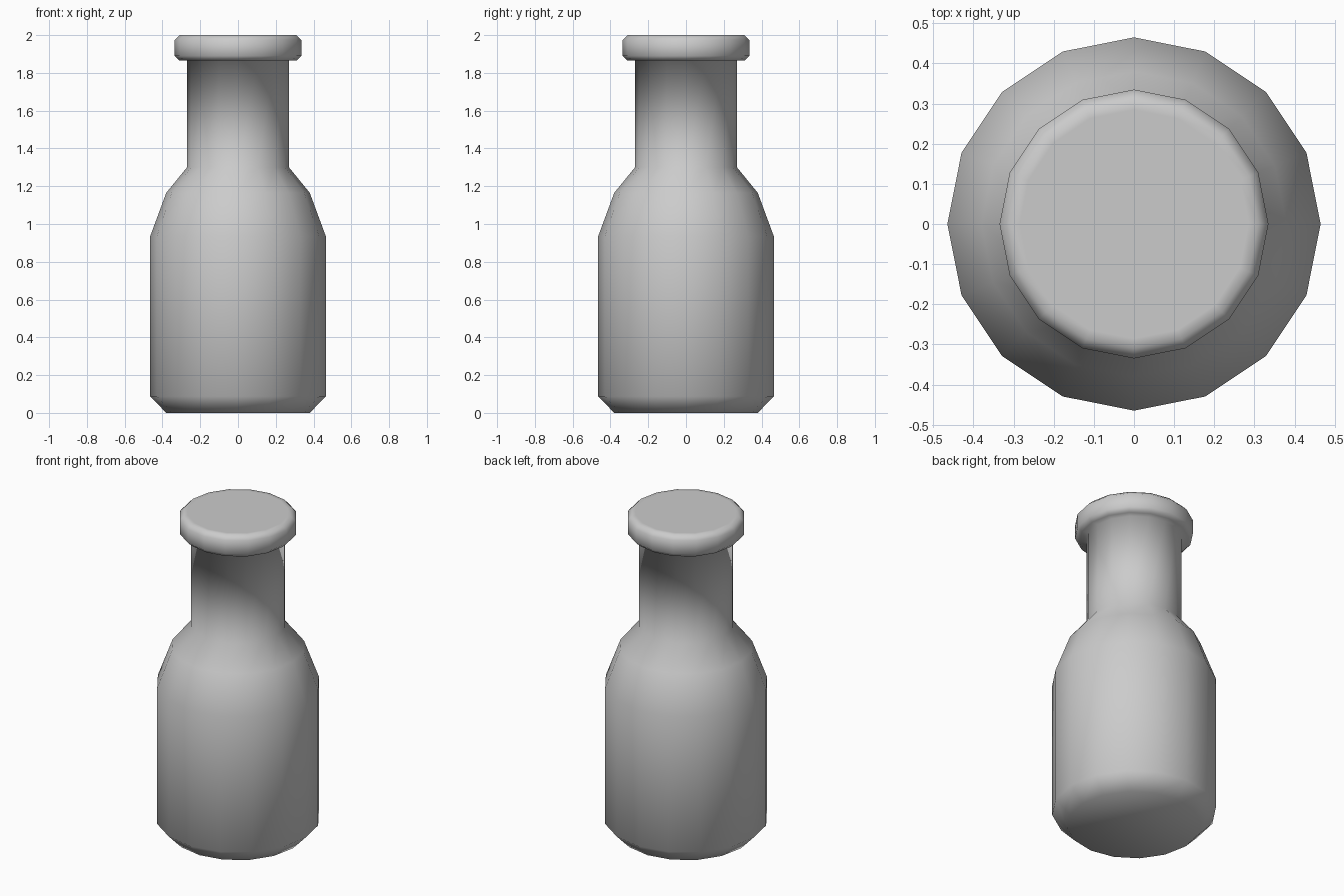
import bpy
import bmesh
import math

cube = bpy.data.objects.get("Cube")
if cube:
    bpy.data.objects.remove(cube, do_unlink=True)

SIDES = 16

grey = bpy.data.materials.new("plain grey")
grey.use_nodes = True
grey.diffuse_color = (0.6, 0.6, 0.6, 1)
grey.node_tree.nodes["Principled BSDF"].inputs["Base Color"].default_value = (0.6, 0.6, 0.6, 1)


def lathe(name, profile, material):
    """Turn a (radius, height) profile around z and close both ends."""
    bm = bmesh.new()
    rings = []
    for radius, z in profile:
        angles = [2 * math.pi * i / SIDES for i in range(SIDES)]
        rings.append([bm.verts.new((radius * math.cos(a), radius * math.sin(a), z)) for a in angles])
    for low, high in zip(rings, rings[1:]):
        for i in range(SIDES):
            j = (i + 1) % SIDES
            bm.faces.new((low[i], low[j], high[j], high[i]))
    bm.faces.new(rings[0][::-1])
    bm.faces.new(rings[-1])
    for face in bm.faces:
        face.smooth = True
    mesh = bpy.data.meshes.new(name)
    bm.to_mesh(mesh)
    bm.free()
    mesh.materials.append(material)
    obj = bpy.data.objects.new(name, mesh)
    bpy.context.collection.objects.link(obj)
    return obj


# Rounded base, straight wall, sloping shoulder, neck and chamfered lid
base = [(0.38, 0), (0.465, 0.088)]
shoulder = [(0.465, 0.935), (0.38, 1.165), (0.27, 1.30)]
neck_top = [(0.27, 1.865)]
lid = [(0.31, 1.865), (0.335, 1.89), (0.335, 1.975), (0.31, 2.0), (0.285, 2.0)]
lathe("bottle", base + shoulder + neck_top + lid, grey)
